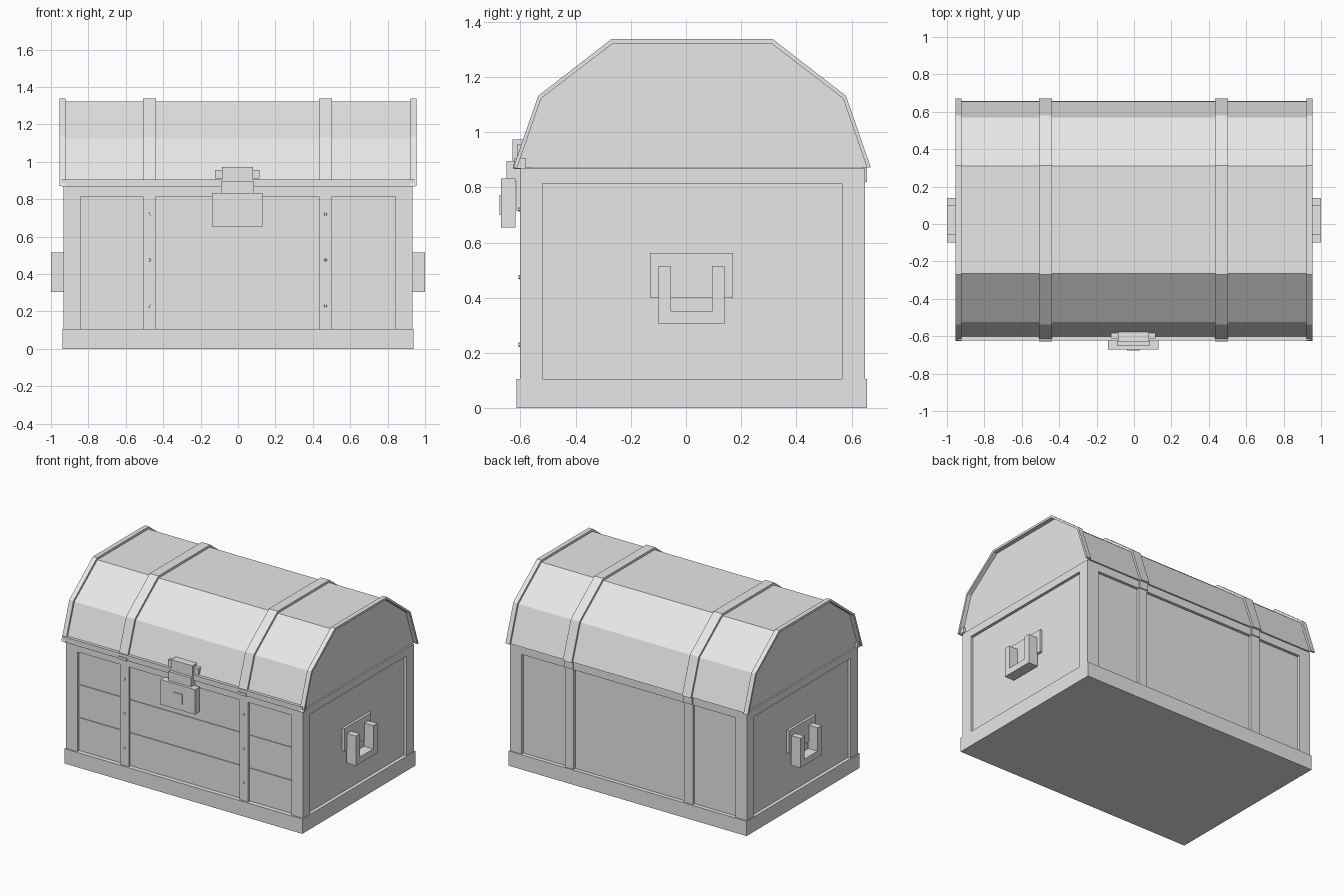
import bpy, bmesh, math
from mathutils import Matrix

if "Cube" in bpy.data.objects:
    bpy.data.objects.remove(bpy.data.objects["Cube"])

grey = bpy.data.materials.new("plain_grey")
grey.diffuse_color = (0.8, 0.8, 0.8, 1)
grey.use_nodes = True
grey.node_tree.nodes["Principled BSDF"].inputs["Base Color"].default_value = grey.diffuse_color


def finish(name, bm):
    bmesh.ops.recalc_face_normals(bm, faces=bm.faces)
    mesh = bpy.data.meshes.new(name)
    bm.to_mesh(mesh)
    bm.free()
    mesh.materials.append(grey)
    ob = bpy.data.objects.new(name, mesh)
    bpy.context.collection.objects.link(ob)
    return ob


def boxes(name, specs):
    """One object from boxes given as (x0, x1, y0, y1, z0, z1)."""
    bm = bmesh.new()
    for x0, x1, y0, y1, z0, z1 in specs:
        m = Matrix.Translation(((x0 + x1) / 2, (y0 + y1) / 2, (z0 + z1) / 2))
        m = m @ Matrix.Diagonal((x1 - x0, y1 - y0, z1 - z0, 1))
        bmesh.ops.create_cube(bm, size=1, matrix=m)
    return finish(name, bm)


def prism(name, profile, x0, x1):
    """Solid made by extruding a y-z profile along x."""
    bm = bmesh.new()
    face = bm.faces.new([bm.verts.new((x0, y, z)) for y, z in profile])
    ext = bmesh.ops.extrude_face_region(bm, geom=[face], use_keep_orig=True)
    verts = [v for v in ext["geom"] if isinstance(v, bmesh.types.BMVert)]
    bmesh.ops.translate(bm, verts=verts, vec=(x1 - x0, 0, 0))
    return finish(name, bm)


def strap(name, outer, inner, x0, x1):
    """Open band between two y-z profiles."""
    bm = bmesh.new()
    rings = [[bm.verts.new((x, y, z)) for x, (y, z) in
              ((x0, o), (x1, o), (x1, i), (x0, i))] for o, i in zip(outer, inner)]
    for a, b in zip(rings, rings[1:]):
        for k in range(4):
            n = (k + 1) % 4
            bm.faces.new((a[k], a[n], b[n], b[k]))
    bm.faces.new(rings[0])
    bm.faces.new(rings[-1])
    return finish(name, bm)


CY = 0.022                        # middle of the chest in depth
X, YF, YB = 0.933, -0.602, 0.648  # outer faces of the body
D = 0.02                          # panel recess
Z0, ZR, ZT = 0.105, 0.815, 0.87   # base top, rail bottom, body top
POST = 0.09

# base and recessed body
boxes("base", [(-0.938, 0.938, -0.615, 0.657, 0, Z0)])
boxes("body_panels", [(-X + D, X - D, YF + D, YB - D, Z0 - 0.01, ZT)])

# corner posts, top rails and flush upright bands
boxes("corner_posts", [(x, x + POST, y, y + 0.082, Z0, ZT)
                       for x in (-X, X - POST) for y in (YF, YB - 0.082)])
boxes("top_rails",
      [(-X + POST, X - POST, y, y + D + 0.01, ZR, ZT) for y in (YF, YB - D - 0.01)] +
      [(x, x + D + 0.01, YF + 0.082, YB - 0.082, ZR, ZT) for x in (-X, X - D - 0.01)])
BANDS = [(-0.507, -0.438), (0.433, 0.502)]
boxes("upright_bands", [(a, b, y, y + D + 0.01, Z0, ZR)
                        for a, b in BANDS for y in (YF, YB - D - 0.01)])

# front planks separated by thin grooves
bays = [(-X + POST, BANDS[0][0]), (BANDS[0][1], BANDS[1][0]), (BANDS[1][1], X - POST)]
levels = [Z0, 0.345, 0.58, ZR]
boxes("front_planks", [(a, b, YF + 0.014, YF + 0.03, lo + 0.003, hi - 0.003)
                       for a, b in bays for lo, hi in zip(levels, levels[1:])])

# rivets on the front bands
bm = bmesh.new()
for a, b in BANDS:
    for z in (0.23, 0.475, 0.72):
        m = Matrix.Translation(((a + b) / 2, YF - 0.001, z)) @ Matrix.Rotation(math.pi / 2, 4, "X")
        bmesh.ops.create_cone(bm, cap_ends=True, segments=6, radius1=0.009,
                              radius2=0.007, depth=0.008, matrix=m)
finish("rivets", bm)


# faceted lid and its straps
def arch(half):
    return [(CY - y, z) for y, z in half] + [(CY + y, z) for y, z in reversed(half)]


outer = arch([(0.648, 0.872), (0.558, 1.132), (0.292, 1.338)])
shell = arch([(0.634, 0.872), (0.547, 1.123), (0.287, 1.322)])
prism("lid", shell, -0.925, 0.925)
for n, (a, b) in enumerate([(-0.955, -0.922), BANDS[0], BANDS[1], (0.922, 0.955)]):
    strap("lid_rim" if n in (0, 3) else "lid_strap", outer, shell, a, b)

# front lip of the lid with strap ends, and rear strap ends
boxes("lid_lip", [(-0.945, 0.945, -0.622, -0.58, 0.868, 0.906)])
boxes("strap_ends", [(a, b, -0.628, -0.59, 0.866, 0.885) for a, b in BANDS] +
      [(a, b, 0.64, 0.656, 0.82, 0.874) for a, b in BANDS])

# lock
boxes("lock_back_plate", [(-0.09, 0.084, -0.614, -0.59, 0.715, 0.87)])
boxes("lock_wings", [(-0.122, 0.116, -0.612, -0.56, 0.91, 0.956)])
boxes("lock_hasp", [(-0.086, 0.08, -0.629, -0.56, 0.82, 0.973)])
boxes("lock_shackle", [(-0.092, 0.086, -0.65, -0.61, 0.82, 0.896)])
boxes("lock_case", [(-0.14, 0.132, -0.67, -0.618, 0.655, 0.832)])
boxes("lock_keyplate", [(-0.038, 0.032, -0.676, -0.665, 0.70, 0.772)])

# side handles with mounting plates
for side, s in (("left", -1), ("right", 1)):
    def span(a, b):
        return tuple(sorted((s * a, s * b)))
    boxes(side + "_handle_plate", [(*span(0.905, 0.931), -0.13, 0.17, 0.40, 0.563)])
    boxes(side + "_handle", [
        (*span(0.925, 1.0), -0.10, -0.055, 0.35, 0.516),
        (*span(0.925, 1.0), 0.095, 0.14, 0.35, 0.516),
        (*span(0.925, 1.0), -0.10, 0.14, 0.305, 0.35)])
